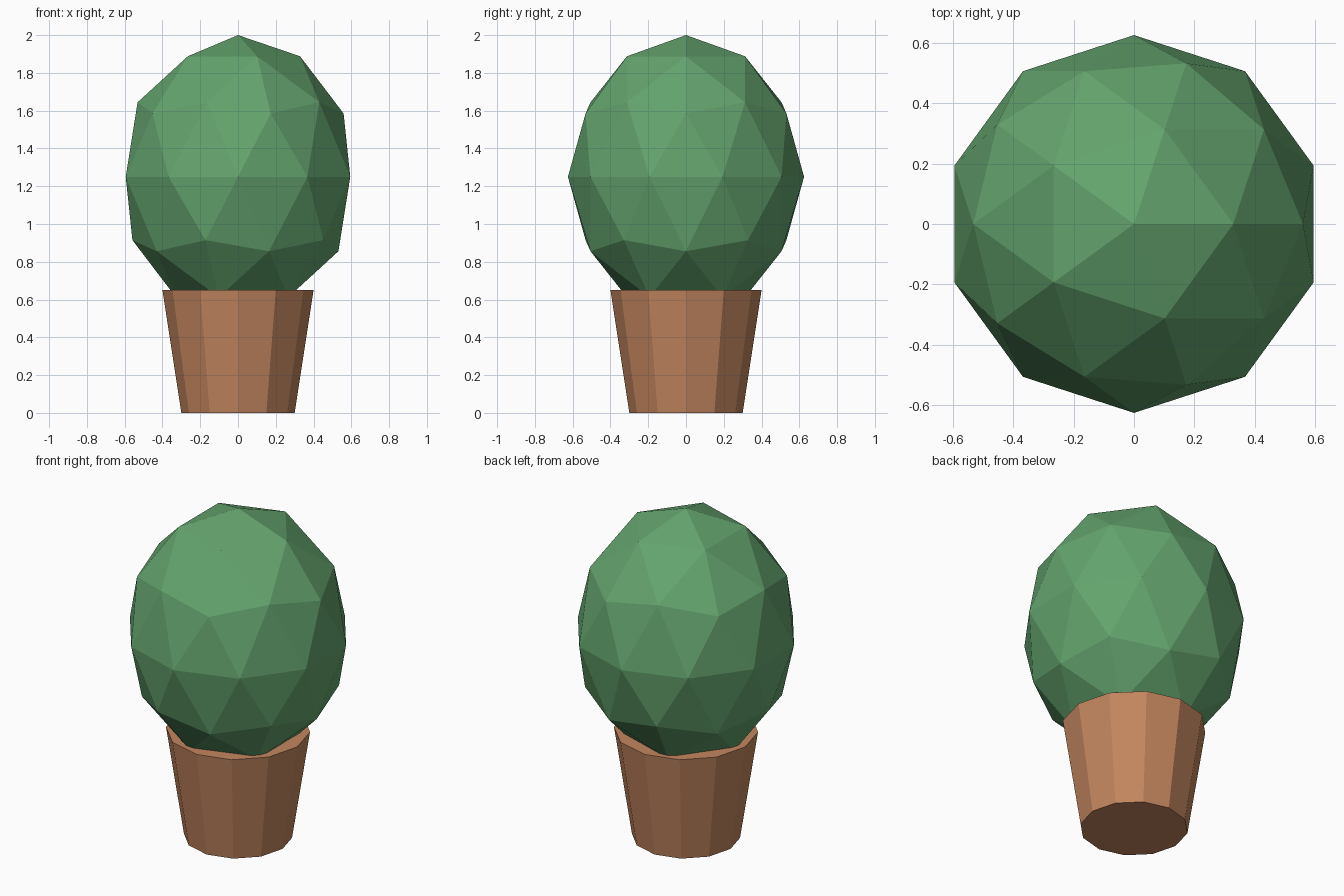
import bpy
import math

if "Cube" in bpy.data.objects:
    bpy.data.objects.remove(bpy.data.objects["Cube"])


def flat_material(name, color):
    mat = bpy.data.materials.new(name)
    mat.diffuse_color = (*color, 1.0)
    mat.use_nodes = True
    mat.node_tree.nodes["Principled BSDF"].inputs["Base Color"].default_value = mat.diffuse_color
    return mat


def finish(name, mat):
    obj = bpy.context.object
    obj.name = name
    obj.data.materials.append(mat)
    bpy.ops.object.shade_flat()
    return obj


leaf_green = flat_material("leaf green", (0.127, 0.37, 0.155))
terracotta = flat_material("terracotta", (0.55, 0.24, 0.115))

# Tapered twelve-sided pot, closed at top and bottom
bpy.ops.mesh.primitive_cone_add(vertices=12, radius1=0.3, radius2=0.4,
                                depth=0.65, location=(0, 0, 0.325))
finish("pot", terracotta)

# Faceted egg-shaped foliage sunk into the pot
bpy.ops.mesh.primitive_ico_sphere_add(subdivisions=2, radius=1,
                                      location=(0, 0, 1.25))
bpy.context.object.scale = (0.625, 0.625, 0.75)
bpy.ops.object.transform_apply(location=False, rotation=False, scale=True)
finish("foliage", leaf_green)
